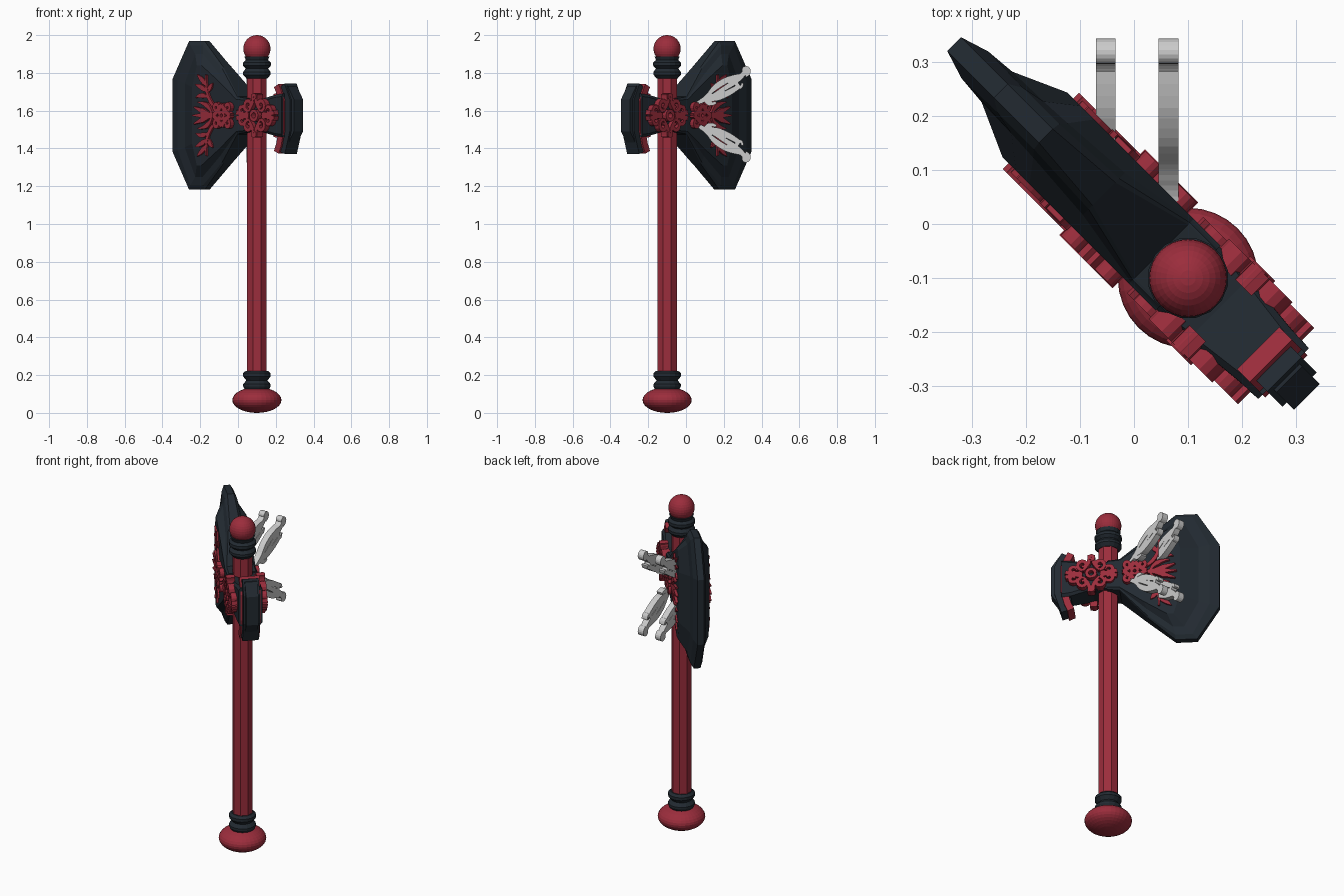
import bpy, bmesh
from math import sin, cos, pi, sqrt
from mathutils import Vector

if "Cube" in bpy.data.objects:
    bpy.data.objects.remove(bpy.data.objects["Cube"])

S = sqrt(0.5)
ZC = 1.575          # mid height of the axe head


def material(name, rgb):
    m = bpy.data.materials.new(name)
    m.diffuse_color = (*rgb, 1)
    m.use_nodes = True
    m.node_tree.nodes["Principled BSDF"].inputs["Base Color"].default_value = m.diffuse_color
    return m


RED = material("red", (0.33, 0.026, 0.045))
DARK = material("dark", (0.016, 0.023, 0.031))


def head(u, w, h):
    """Head frame: u toward the cutting edge, w across, h above mid height."""
    return Vector((0.1 - S * u + S * w, -0.1 + S * u + S * w, ZC + h))


def finish(bm, name, mat=None, smooth=False):
    bmesh.ops.recalc_face_normals(bm, faces=bm.faces)
    me = bpy.data.meshes.new(name)
    bm.to_mesh(me)
    bm.free()
    ob = bpy.data.objects.new(name, me)
    bpy.context.collection.objects.link(ob)
    if mat:
        me.materials.append(mat)
    if smooth:
        for p in me.polygons:
            p.use_smooth = True
    return ob


def loft(name, rings, mat):
    bm = bmesh.new()
    vs = [[bm.verts.new(p) for p in r] for r in rings]
    n = len(vs[0])
    for a, b in zip(vs, vs[1:]):
        for i in range(n):
            j = (i + 1) % n
            bm.faces.new((a[i], a[j], b[j], b[i]))
    bm.faces.new(vs[0])
    bm.faces.new(vs[-1])
    return finish(bm, name, mat)


def lathe(name, profile, sides, mat):
    rings = [[(0.1 + r * cos(2 * pi * (k + .5) / sides),
               -0.1 + r * sin(2 * pi * (k + .5) / sides), z)
              for k in range(sides)] for r, z in profile]
    return loft(name, rings, mat)


def ball(name, z, r, rz, mat):
    bm = bmesh.new()
    bmesh.ops.create_uvsphere(bm, u_segments=32, v_segments=16, radius=1)
    for v in bm.verts:
        v.co = (0.1 + v.co.x * r, -0.1 + v.co.y * r, z + v.co.z * rz)
    return finish(bm, name, mat)


def mirror_outline(half):
    return half + [(u, -h) for u, h in reversed(half)]


def plate(name, layers, mat):
    """Loft from -w to +w through (half outline, w list) layers."""
    side = [[head(u, w, h) for (u, h), w in zip(mirror_outline(o), ws + ws[::-1])] for o, ws in layers]
    back = [[head(u, -w, h) for (u, h), w in zip(mirror_outline(o), ws + ws[::-1])] for o, ws in layers]
    return loft(name, back[::-1] + side, mat)


def ribbon(bm, pts, widths, d0, d1, f):
    """Flat band along pts with varying half width, extruded from d0 to d1."""
    n = len(pts)
    pts = [Vector(p) for p in pts]
    prev = None
    for i, p in enumerate(pts):
        t = (pts[min(i + 1, n - 1)] - pts[max(i - 1, 0)]).normalized()
        s = i / (n - 1) * (len(widths) - 1)
        k = min(int(s), len(widths) - 2)
        o = Vector((-t.y, t.x)) * (widths[k] + (widths[k + 1] - widths[k]) * (s - k))
        ring = [bm.verts.new(f(q.x, d, q.y)) for q, d in
                ((p + o, d0), (p - o, d0), (p - o, d1), (p + o, d1))]
        if prev:
            for a in range(4):
                b = (a + 1) % 4
                bm.faces.new((prev[a], prev[b], ring[b], ring[a]))
        if i in (0, n - 1):
            bm.faces.new(ring)
        prev = ring


def spiral(cx, cy, r0, r1, a0, a1, n=14):
    return [(cx + (r0 + (r1 - r0) * i / n) * cos(a0 + (a1 - a0) * i / n),
             cy + (r0 + (r1 - r0) * i / n) * sin(a0 + (a1 - a0) * i / n)) for i in range(n + 1)]


def bezier(a, b, c, n=8):
    a, b, c = Vector(a), Vector(b), Vector(c)
    return [a * (1 - t) ** 2 + b * 2 * t * (1 - t) + c * t * t for t in (i / n for i in range(n + 1))]


# shaft, knob, pommel and ring collars
lathe("shaft", [(0.056, 0.1), (0.056, 1.87)], 8, RED)
ball("top_knob", 1.928, 0.072, 0.072, RED)
ball("pommel", 0.068, 0.13, 0.068, RED)
lathe("top_collar", [(0.056, 1.77), (0.074, 1.79), (0.074, 1.805), (0.06, 1.823), (0.075, 1.838),
                     (0.075, 1.855), (0.06, 1.868), (0.068, 1.888)], 16, DARK)
lathe("bottom_collar", [(0.06, 0.115), (0.074, 0.14), (0.074, 0.152), (0.057, 0.172),
                        (0.074, 0.193), (0.074, 0.21), (0.06, 0.223)], 16, DARK)

# bevelled blade
edge = [(0.0, .09), (0.07, .10), (0.22, .255), (0.372, .393), (0.49, .393), (0.612, .195)]
rim = [(0.0, .09), (0.07, .098), (0.22, .248), (0.37, .37), (0.465, .37), (0.558, .185)]
step = [(0.0, .085), (0.07, .09), (0.22, .215), (0.36, .325), (0.42, .325), (0.50, .17)]
flat = [(0.0, .08), (0.07, .085), (0.2, .18), (0.33, .265), (0.365, .265), (0.40, .15)]
plate("blade", [(edge, [.07, .07, .03, .018, .018, .018]),
                (rim, [.075, .075, .04, .033, .033, .035]),
                (step, [.08, .08, .055, .045, .042, .04]),
                (flat, [.085] * 6)], DARK)

# neck through the shaft and flared to the back
neck = [(-0.25, .115), (-0.2, .11), (-0.08, .082), (0.09, .085)]
plate("neck", [(neck, [.055, .055, .07, .075]),
               ([(u, h - .015) for u, h in neck], [.066, .068, .08, .085])], DARK)

# back hammer plate and its red border
hammer = [(-0.2, .155), (-0.265, .155), (-0.311, .085)]
plate("hammer", [(hammer, [.033] * 3), (hammer, [.034] * 3)], DARK)
bm = bmesh.new()
ribbon(bm, [(-.2, .158), (-.218, .125), (-.238, .075), (-.238, -.075), (-.218, -.155), (-.2, -.195)],
       [.019, .019], -.055, .055, head)
finish(bm, "hammer_border", RED)
bm = bmesh.new()
ribbon(bm, [(-.225, .155), (-.262, .08), (-.262, -.08), (-.225, -.195)], [.03, .03], -.045, .045, head)
finish(bm, "hammer_shoulder", DARK)

# raised scrollwork, same on both faces of the head
for side, label in ((1, "back"), (-1, "front")):
    bm = bmesh.new()

    def add(pts, widths, top=.105, both=True):
        for m in ((1, -1) if both else (1,)):
            ribbon(bm, [(p[0], p[1] * m) for p in pts], widths, side * .06, side * top, head)

    thin = [.009, .011, .006]
    # large motif over the neck, symmetric about u = -0.09
    for s in (1, -1):
        X = lambda pts: [(-.085 + s * p[0], p[1]) for p in pts]
        add(X(spiral(.045, .055, .034, .008, -pi / 2, 1.7 * pi)), thin)
        add(X(bezier((.012, .115), (.0, .07), (.045, .02))), thin)
        add(X(spiral(.1, .025, .026, .008, pi, -pi)), thin, .1)
        add(X(bezier((.05, .012), (.09, .0), (.142, .016))), [.012, .008, .012], .1)
    add(spiral(-.085, 0, .024, .024, 0, 2 * pi), [.009, .009], .11, False)
    add(spiral(-.085, .098, .016, .005, -pi / 2, 1.5 * pi), [.009, .009], .108)
    # small diamond motif on the blade root
    for s in (1, -1):
        X = lambda pts: [(.155 + s * p[0], p[1]) for p in pts]
        add(X(bezier((0, .058), (.025, .02), (.065, 0))), [.012, .014, .01], .112)
        add(X(spiral(.04, .045, .022, .007, -pi / 2, 1.4 * pi)), thin, .11)
    add(spiral(.155, 0, .018, .018, 0, 2 * pi), [.009, .009], .112, False)
    # palmette
    add([(.21, 0), (.27, 0), (.32, 0), (.385, 0)], [.008, .018, .012, .003], .1, False)
    add(bezier((.25, .008), (.31, .02), (.375, .045)), [.005, .015, .003], .1)
    add(bezier((.24, .012), (.265, .065), (.345, .07)), [.006, .014, .003], .1)
    # leaves spreading along the cutting edge
    add(bezier((.2, .03), (.3, .08), (.285, .215), 12), [.007, .011, .009, .005], .096)
    for z0, du, dz in ((.095, .085, .0), (.125, .09, .04), (.155, .075, .06), (.12, -.04, .05)):
        add(bezier((.28, z0), (.28 + du * .5, z0 + dz * .2 + .02), (.28 + du, z0 + dz)),
            [.004, .014, .012, .002], .094)
    finish(bm, label + "_scrollwork", RED)

# four loose pierced leaves standing in the y-z plane
for x0, x1, label in ((-.07, -.034, "left"), (.045, .082, "right")):
    for m, level in ((1, "upper"), (-1, "lower")):
        f = lambda a, d, b: Vector((d, a, 1.581 + m * b))
        bm = bmesh.new()
        parts = [
            (bezier((.04, .058), (.09, .06), (.13, .115)), [.005, .013, .012]),
            (bezier((.115, .10), (.17, .175), (.285, .205), 10), [.008, .016, .017, .01]),
            (bezier((.105, .075), (.19, .085), (.285, .15), 10), [.006, .018, .017, .012]),
            (bezier((.12, .09), (.19, .125), (.27, .18)), [.006, .012, .016]),
            (bezier((.26, .185), (.3, .195), (.322, .245)), [.022, .014, .012]),
            (spiral(.313, .232, .026, .008, -pi / 2, pi), [.01, .008]),
            (bezier((.265, .165), (.29, .12), (.3, .165)), [.012, .009, .006]),
            (bezier((.1, .075), (.12, .045), (.16, .062)), [.008, .012, .007]),
        ]
        for pts, widths in parts:
            ribbon(bm, pts, widths, x0, x1, f)
        finish(bm, f"{level}_{label}_loose_leaf")
